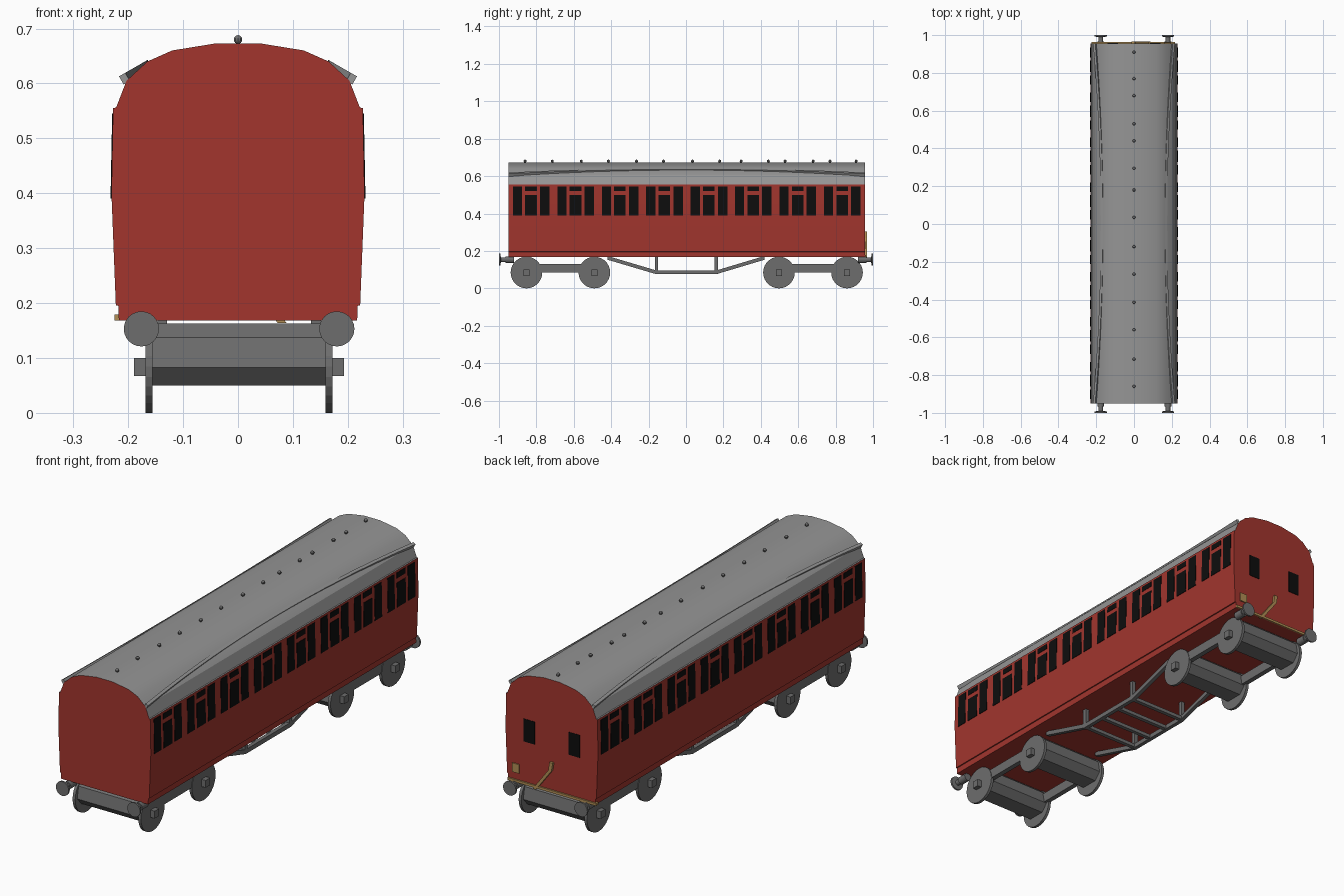
import bpy, bmesh, math
from mathutils import Vector

if "Cube" in bpy.data.objects:
    bpy.data.objects.remove(bpy.data.objects["Cube"])


def material(name, r, g, b):
    m = bpy.data.materials.new(name)
    m.diffuse_color = (r, g, b, 1)
    m.use_nodes = True
    m.node_tree.nodes["Principled BSDF"].inputs["Base Color"].default_value = m.diffuse_color
    return m


RED = material("carriage red", 0.36, 0.036, 0.027)
ROOF = material("roof grey", 0.30, 0.30, 0.30)
IRON = material("iron grey", 0.155, 0.155, 0.155)
BLACK = material("window black", 0.004, 0.004, 0.004)
BRASS = material("brass", 0.44, 0.27, 0.09)

CX = 0.002  # slight sideways offset of the running gear


def finish(bm, name, *mats):
    bmesh.ops.recalc_face_normals(bm, faces=bm.faces)
    me = bpy.data.meshes.new(name)
    bm.to_mesh(me)
    bm.free()
    for m in mats:
        me.materials.append(m)
    ob = bpy.data.objects.new(name, me)
    bpy.context.collection.objects.link(ob)
    return ob


def loft(bm, rings):
    """Closed solid skinned through a list of point rings."""
    rows = [[bm.verts.new(p) for p in r] for r in rings]
    n = len(rows[0])
    for a, b in zip(rows, rows[1:]):
        for i in range(n):
            j = (i + 1) % n
            bm.faces.new((a[i], a[j], b[j], b[i]))
    bm.faces.new(rows[0][::-1])
    bm.faces.new(rows[-1])


def box(bm, x0, x1, y0, y1, z0, z1):
    loft(bm, [[(x0, y0, z), (x1, y0, z), (x1, y1, z), (x0, y1, z)] for z in (z0, z1)])


def disc_stack(bm, centre, axis, steps, sides=24):
    """Turned part: steps are (position along axis, radius)."""
    rings = []
    for t, r in steps:
        ring = []
        for i in range(sides):
            a = 2 * math.pi * i / sides
            u, v = r * math.cos(a), r * math.sin(a)
            off = (t, u, v) if axis == 'x' else (u, t, v)
            ring.append(Vector(centre) + Vector(off))
        rings.append(ring)
    loft(bm, rings)


# Body and roof: one extruded cross-section, roof coloured by height
half = [(0.217, 0.168), (0.218, 0.195), (0.2225, 0.196), (0.2305, 0.40), (0.2275, 0.555),
        (0.222, 0.556), (0.203, 0.605), (0.165, 0.640), (0.12, 0.660), (0.04, 0.673)]
outline = half + [(-x, z) for x, z in reversed(half)]
bm = bmesh.new()
loft(bm, [[(x, y, z) for x, z in outline] for y in (-0.95, 0.956)])
bm.normal_update()
for f in bm.faces:
    f.material_index = int(abs(f.normal.y) < 0.5 and f.calc_center_median().z > 0.5555)
body = finish(bm, "carriage_body", RED, ROOF)
bpy.context.view_layer.objects.active = body
body.select_set(True)
bpy.ops.object.shade_smooth_by_angle(angle=math.radians(24))
body.select_set(False)

# Side windows: eight compartments of two tall lights and a split door light
bm = bmesh.new()
panes = [(-0.097, -0.048, 0.39, 0.545), (0.048, 0.099, 0.39, 0.545),
         (-0.031, 0.031, 0.39, 0.50), (-0.031, 0.031, 0.52, 0.545)]


def side_x(z):
    return 0.2305 + (0.2275 - 0.2305) * (z - 0.40) / 0.155


for s in (-1, 1):
    for k in range(8):
        yc = 0.003 + (k - 3.5) * 0.2376
        for a, b, z0, z1 in panes:
            loft(bm, [[(s * (side_x(z) + d), yc + y, z)
                       for y, z in ((a, z0), (b, z0), (b, z1), (a, z1))]
                      for d in (-0.004, 0.0015)])
finish(bm, "side_windows", BLACK)

# Back end windows
bm = bmesh.new()
for s in (-1, 1):
    box(bm, s * 0.112 - 0.028, s * 0.112 + 0.028, 0.952, 0.958, 0.36, 0.462)
finish(bm, "back_windows", BLACK)

# Brass fittings on the back end: sill, plate and bent pipe
bm = bmesh.new()
box(bm, -0.225, 0.217, 0.945, 0.963, 0.168, 0.179)
finish(bm, "back_sill", BRASS)
bm = bmesh.new()
box(bm, 0.16, 0.195, 0.952, 0.961, 0.21, 0.25)
finish(bm, "back_plate", BRASS)
bm = bmesh.new()
path = [(-0.004, 0.305), (0.002, 0.268), (0.08, 0.164)]
loft(bm, [[(x - 0.008, y, z), (x + 0.008, y, z), (x + 0.008, y + 0.014, z),
           (x - 0.008, y + 0.014, z)] for x, z in path for y in (0.953,)])
finish(bm, "back_pipe", BRASS)

# Curved rain strips along the roof
bm = bmesh.new()
along, up = Vector((0.87, 0, -0.5)), Vector((0.5, 0, 0.87))
for s in (-1, 1):
    rings = []
    for i in range(17):
        t = -1 + i / 8
        c = Vector((0.160, 0.003 + 0.953 * t, 0.635)) + along * (0.047 * t * t)
        ring = []
        for a, b in ((0, -0.008), (0.013, -0.008), (0.013, 0.009), (0, 0.009)):
            p = c + along * a + up * b
            ring.append((s * p.x, p.y, p.z))
        rings.append(ring)
    loft(bm, rings)
finish(bm, "rain_strips", ROOF)

# Roof ventilator knobs
bm = bmesh.new()
for y in (-0.86, -0.715, -0.56, -0.415, -0.265, -0.12, 0.035, 0.18,
          0.295, 0.44, 0.53, 0.68, 0.77, 0.91):
    r = bmesh.ops.create_uvsphere(bm, u_segments=10, v_segments=8, radius=0.008)
    bmesh.ops.translate(bm, verts=r["verts"], vec=(0, y, 0.680))
finish(bm, "roof_knobs", IRON)

# Buffers
bm = bmesh.new()
for e in (-1, 1):
    for s in (-1, 1):
        disc_stack(bm, (CX + s * 0.178, 0, 0.153), 'y',
                   [(e * 0.92, 0.018), (e * 0.965, 0.018), (e * 0.965, 0.012),
                    (e * 0.99, 0.012), (e * 0.992, 0.032), (e * 1.0, 0.032)])
finish(bm, "buffers", IRON)

# Bogies: wheels, axle blocks, axle boxes and side bars
block = [(-0.04, 0.05), (0.04, 0.05), (0.07, 0.083), (0.06, 0.137),
         (0.03, 0.163), (-0.03, 0.163), (-0.06, 0.137), (-0.07, 0.083)]
for name, ya, yb in (("front", -0.853, -0.49), ("back", 0.497, 0.861)):
    wheels, frame = bmesh.new(), bmesh.new()
    for y in (ya, yb):
        for s in (-1, 1):
            disc_stack(wheels, (CX + s * 0.164, y, 0.0845), 'x',
                       [(-0.0065, 0.0845), (0.0065, 0.0845)], 28)
            x0, x1 = sorted((CX + s * 0.165, CX + s * 0.191))
            box(frame, x0, x1, y - 0.016, y + 0.016, 0.067, 0.1)
        loft(frame, [[(x, y + dy, z) for dy, z in block] for x in (CX - 0.163, CX + 0.163)])
    for s in (-1, 1):
        x0, x1 = sorted((CX + s * 0.145, CX + s * 0.168))
        box(frame, x0, x1, ya, yb, 0.086, 0.13)
    finish(wheels, name + "_wheels", IRON)
    finish(frame, name + "_bogie_frame", IRON)

# Underframe truss: sloped side rails, posts and cross bars
bm = bmesh.new()
rail = [(-0.42, 0.163), (-0.16, 0.086), (0.163, 0.086), (0.42, 0.163)]
for s in (-1, 1):
    x = CX + s * 0.14
    loft(bm, [[(x - 0.009, y, z - 0.010), (x + 0.009, y, z - 0.010),
               (x + 0.009, y, z + 0.010), (x - 0.009, y, z + 0.010)] for y, z in rail])
    for y in (-0.158, 0.161):
        box(bm, x - 0.009, x + 0.009, y - 0.009, y + 0.009, 0.086, 0.17)
for y in (-0.158, -0.052, 0.055, 0.161):
    box(bm, CX - 0.14, CX + 0.14, y - 0.009, y + 0.009, 0.078, 0.094)
finish(bm, "underframe_truss", IRON)
